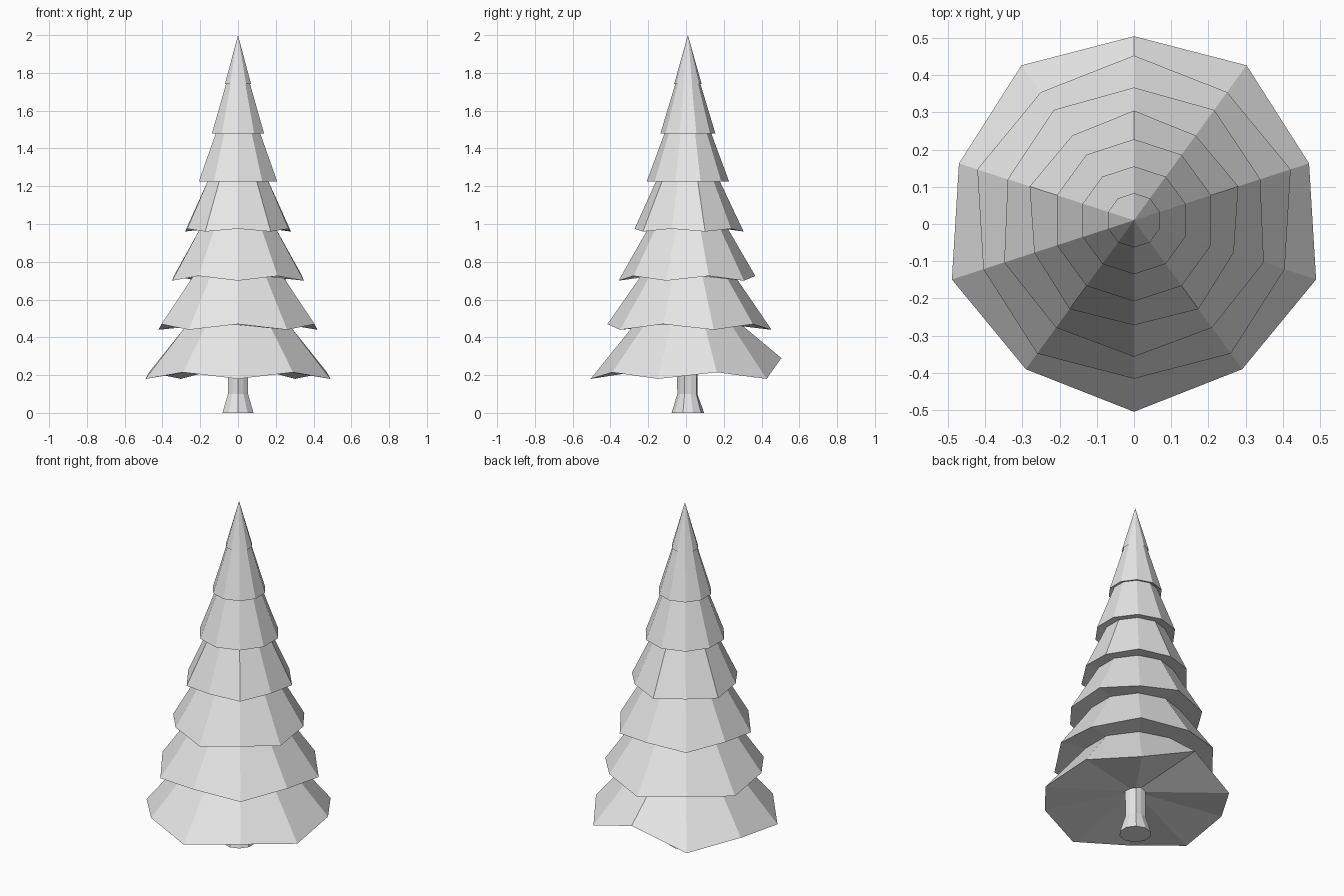
import bpy
import bmesh
from math import cos, sin, pi

cube = bpy.data.objects.get("Cube")
if cube:
    bpy.data.objects.remove(cube, do_unlink=True)

SIDES = 10
CENTRE_Y = 0.01

grey = bpy.data.materials.new("light_grey")
grey.use_nodes = True
grey.diffuse_color = (0.8, 0.8, 0.8, 1)
grey.node_tree.nodes["Principled BSDF"].inputs["Base Color"].default_value = (0.8, 0.8, 0.8, 1)


def ring(bm, even, odd):
    """Ring of vertices starting at the front; even and odd corners are (radius, height)."""
    verts = []
    for k in range(SIDES):
        r, z = odd if k % 2 else even
        a = -pi / 2 + 2 * pi * k / SIDES
        verts.append(bm.verts.new((r * cos(a), CENTRE_Y + r * sin(a), z)))
    return verts


def bridge(bm, low, high):
    for k in range(SIDES):
        n = (k + 1) % SIDES
        bm.faces.new((low[k], low[n], high[n], high[k]))


def fan(bm, loop, z):
    tip = bm.verts.new((0, CENTRE_Y, z))
    for k in range(SIDES):
        bm.faces.new((loop[k], loop[(k + 1) % SIDES], tip))


def finish(bm, name):
    bmesh.ops.recalc_face_normals(bm, faces=bm.faces[:])
    mesh = bpy.data.meshes.new(name)
    bm.to_mesh(mesh)
    bm.free()
    mesh.materials.append(grey)
    bpy.context.collection.objects.link(bpy.data.objects.new(name, mesh))


# Branch tiers: low long corners, high short corners, radius tucked under the next tier
tiers = [
    ((0.515, 0.18), (0.495, 0.215), 0.285),
    ((0.443, 0.44), (0.426, 0.47), 0.25),
    ((0.367, 0.70), (0.357, 0.725), 0.21),
    ((0.295, 0.96), (0.282, 0.975), 0.165),
    ((0.218, 1.225), (0.218, 1.225), 0.12),
    ((0.145, 1.48), (0.145, 1.48), 0.064),
    ((0.073, 1.74), (0.073, 1.74), None),
]
bm = bmesh.new()
previous = None
for i, (long, short, neck) in enumerate(tiers):
    # Drooping corners alternate from tier to tier
    rim = ring(bm, short, long) if i % 2 else ring(bm, long, short)
    if previous:
        bridge(bm, previous, rim)
    else:
        rim[5].co.z = 0.29  # lifted branch tip at the back
        fan(bm, rim, 0.26)
    if neck:
        above_long, above_short, _ = tiers[i + 1]
        z = (above_long[1] + above_short[1]) / 2 + 0.01
        previous = ring(bm, (neck, z), (neck, z))
        bridge(bm, rim, previous)
    else:
        fan(bm, rim, 2.0)
finish(bm, "branches")

# Trunk with a flared foot and a fluted shaft
bm = bmesh.new()
foot = ring(bm, (0.086, 0), (0.086, 0))
waist = ring(bm, (0.056, 0.1), (0.05, 0.1))
top = ring(bm, (0.058, 0.27), (0.05, 0.27))
bridge(bm, foot, waist)
bridge(bm, waist, top)
bm.faces.new(foot)
bm.faces.new(top)
finish(bm, "trunk")
